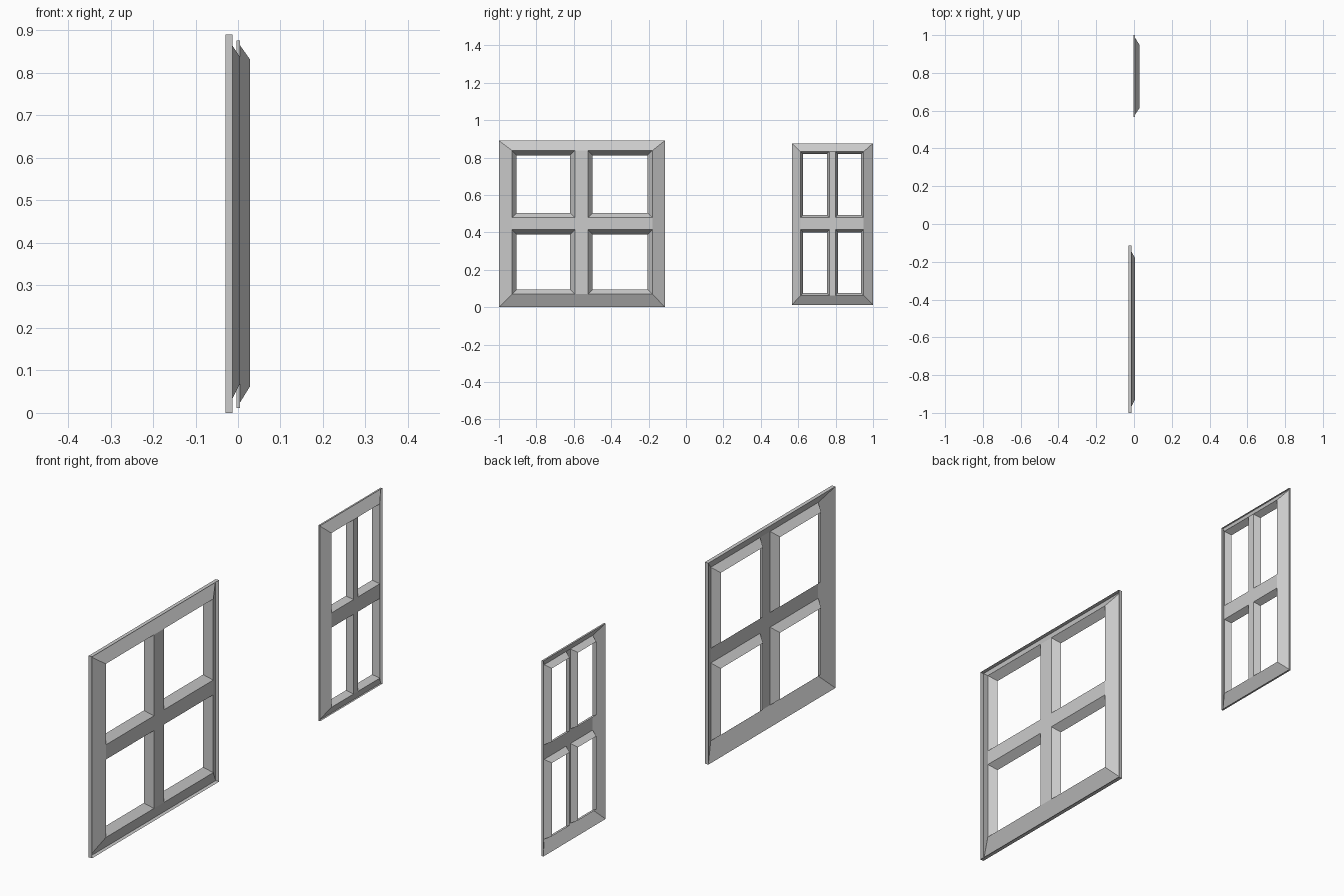
import bpy
import bmesh

cube = bpy.data.objects.get("Cube")
if cube:
    bpy.data.objects.remove(cube, do_unlink=True)

grey = bpy.data.materials.new("light_grey_paint")
grey.use_nodes = True
colour = (0.6, 0.6, 0.6, 1)
grey.diffuse_color = colour
grey.node_tree.nodes["Principled BSDF"].inputs["Base Color"].default_value = colour


def loop(x, rect):
    """Rectangle corners at depth x, anticlockwise seen from +x."""
    y0, y1, z0, z1 = rect
    return [(x, y0, z0), (x, y1, z0), (x, y1, z1), (x, y0, z1)]


def ring(a, b):
    """Four quads joining two rectangles."""
    return [(a[k], a[(k + 1) % 4], b[(k + 1) % 4], b[k]) for k in range(4)]


def build(name, quads):
    bm = bmesh.new()
    for quad in quads:
        bm.faces.new([bm.verts.new(p) for p in quad])
    bmesh.ops.remove_doubles(bm, verts=bm.verts, dist=0.0001)
    mesh = bpy.data.meshes.new(name)
    bm.to_mesh(mesh)
    bm.free()
    mesh.materials.append(grey)
    obj = bpy.data.objects.new(name, mesh)
    bpy.context.collection.objects.link(obj)


def window(name, outer, ys, zs, back, rim, front, reveal_back, reveal):
    """Open-backed window: ys and zs are the edges of the bars and panes."""
    inner = (ys[0], ys[-1], zs[0], zs[-1])
    # Upright outer rim, and the frame sloping up inside it
    build(name + "_outer_rim", ring(loop(back, outer), loop(rim, outer)))
    build(name + "_sloped_frame", ring(loop(back, outer), loop(front, inner)))
    # Flat glazing bars, with tapered reveals around the four panes
    bars, reveals = [], []
    for i in range(3):
        for j in range(3):
            y0, y1, z0, z1 = cell = (ys[i], ys[i + 1], zs[j], zs[j + 1])
            if i % 2 or j % 2:
                bars.append(loop(front, cell))
            else:
                small = (y0 + reveal, y1 - reveal, z0 + reveal, z1 - reveal)
                reveals += ring(loop(front, cell), loop(reveal_back, small))
    build(name + "_glazing_bars", bars)
    build(name + "_pane_reveals", reveals)


window("large_window", (-1, -0.113, 0, 0.89),
       (-0.93, -0.594, -0.524, -0.18), (0.07, 0.414, 0.479, 0.837),
       back=-0.03, rim=-0.013, front=0.005, reveal_back=-0.027, reveal=0.025)
window("small_window", (0.566, 1, 0.012, 0.876),
       (0.612, 0.767, 0.798, 0.95), (0.062, 0.414, 0.479, 0.832),
       back=-0.003, rim=0.005, front=0.028, reveal_back=0, reveal=0.014)
